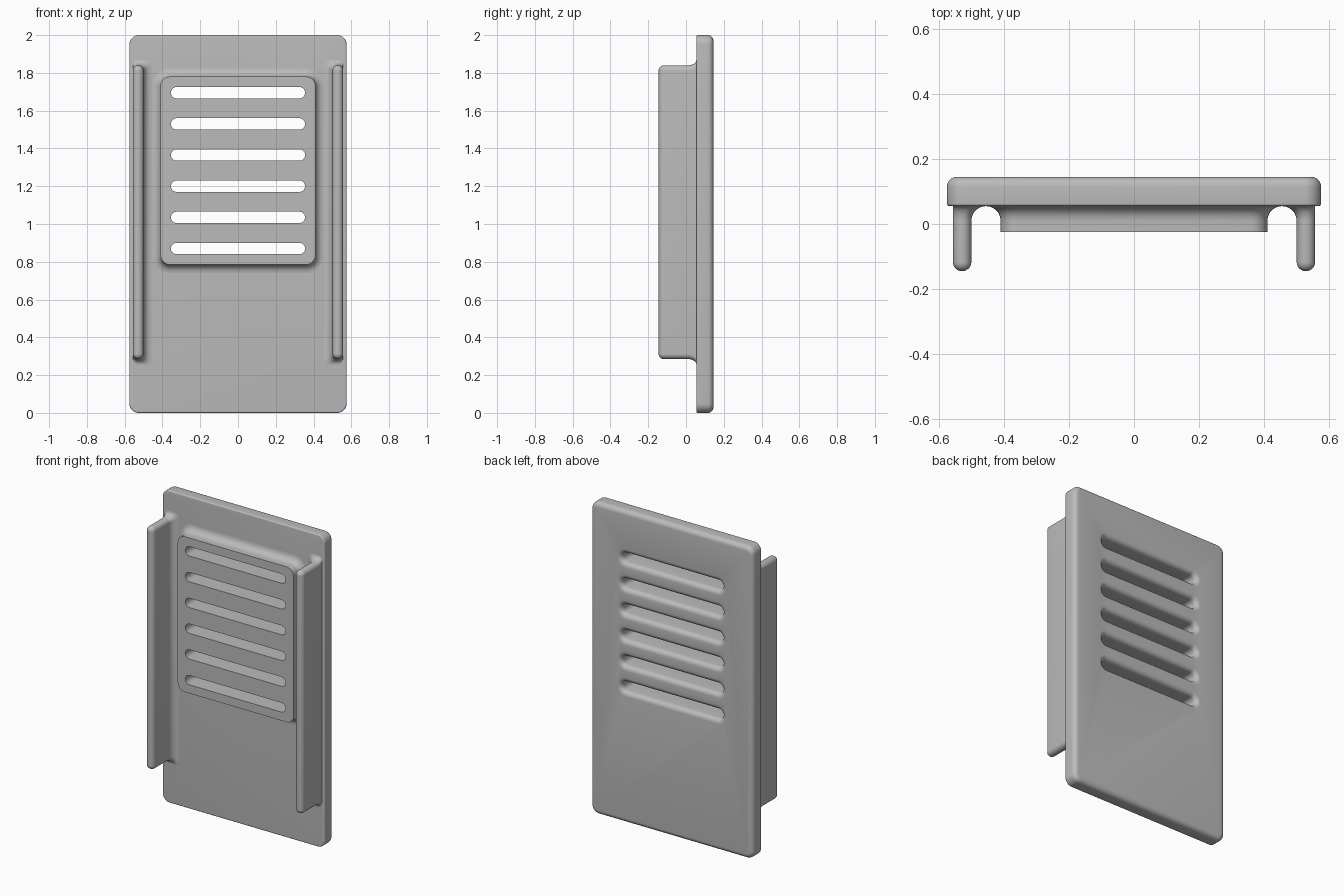
import bpy, bmesh
from math import sin, cos, pi, radians

cube = bpy.data.objects.get("Cube")
if cube:
    bpy.data.objects.remove(cube, do_unlink=True)

grey = bpy.data.materials.new("plain grey")
grey.use_nodes = True
GREY = (0.5, 0.5, 0.5, 1)
grey.diffuse_color = GREY
grey.node_tree.nodes["Principled BSDF"].inputs["Base Color"].default_value = GREY

ARC = [i / 6 for i in range(7)]


def ring(bm, x0, x1, z0, z1, r, y, steps=8):
    """Rounded rectangle standing in the xz plane at depth y."""
    r = max(0.0005, min(r, (x1 - x0) / 2 - 0.0004, (z1 - z0) / 2 - 0.0004))
    corners = [(x1 - r, z1 - r), (x0 + r, z1 - r), (x0 + r, z0 + r), (x1 - r, z0 + r)]
    verts = []
    for q, (cx, cz) in enumerate(corners):
        for i in range(steps + 1):
            a = (q + i / steps) * pi / 2
            verts.append(bm.verts.new((cx + r * cos(a), y, cz + r * sin(a))))
    return verts


def loft(bm, layers):
    """Skin a stack of rounded rectangles and cap both ends."""
    rings = [ring(bm, *layer) for layer in layers]
    n = len(rings[0])
    for a, b in zip(rings, rings[1:]):
        for i in range(n):
            j = (i + 1) % n
            bm.faces.new((a[i], a[j], b[j], b[i]))
    bm.faces.new(rings[0])
    bm.faces.new(rings[-1])


def make(name, stacks):
    bm = bmesh.new()
    for layers in stacks:
        loft(bm, layers)
    bmesh.ops.recalc_face_normals(bm, faces=bm.faces)
    mesh = bpy.data.meshes.new(name)
    bm.to_mesh(mesh)
    bm.free()
    mesh.materials.append(grey)
    ob = bpy.data.objects.new(name, mesh)
    bpy.context.collection.objects.link(ob)
    return ob


def grow(box, d, r, y):
    """Layer offset outward by d on every side."""
    x0, x1, z0, z1 = box
    return (x0 - d, x1 + d, z0 - d, z1 + d, r + d, y)


def round_end(box, r, rad, y, sign):
    """Layers rounding an edge that ends at depth y (sign: outward direction)."""
    return [grow(box, -rad * (1 - cos(t * pi / 2)), r, y - sign * rad * (1 - sin(t * pi / 2)))
            for t in ARC]


FRONT, BACK = 0.055, 0.145

# Back plate with a soft rear edge and a slight front edge
plate_box = (-0.575, 0.575, 0, 2)
layers = round_end(plate_box, 0.05, 0.008, FRONT, -1)[::-1]
layers += round_end(plate_box, 0.05, 0.03, BACK, 1)
plate = make("back_plate", [layers])

# Raised vent panel flaring into the plate
panel_box = (-0.41, 0.41, 0.785, 1.78)
F = 0.045
layers = [grow(panel_box, 0, 0.05, -0.025)]
layers += [grow(panel_box, F * (1 - cos(t * pi / 2)), 0.05, FRONT - F + F * sin(t * pi / 2))
           for t in ARC]
layers.append(grow(panel_box, F, 0.05, FRONT + 0.004))
panel = make("vent_panel", [layers])

# Side rail: round nose, fillet on the inner side and at both ends
rail_box = (0.5, 0.557, 0.285, 1.84)
layers = round_end(rail_box, 0.028, 0.028, -0.145, -1)[::-1]
for t in ARC:
    d = 1 - cos(t * pi / 2)
    layers.append((0.5 - F * d, 0.557, 0.285 - 0.028 * d, 1.84 + 0.028 * d, 0.028,
                   FRONT - F + F * sin(t * pi / 2)))
layers.append(layers[-1][:5] + (FRONT + 0.004,))
rails = make("side_rails", [layers])
mirror = rails.modifiers.new("mirror", "MIRROR")
mirror.use_clip = False

# Six slots that widen toward the back
stacks = []
FLARE = 0.03
for i in range(6):
    z = 0.87 + 0.165 * i
    box = (-0.355, 0.355, z - 0.03, z + 0.03)
    layers = [grow(box, 0, 0.0295, -0.1)]
    layers += [grow(box, FLARE * (1 - cos(t * pi / 2)), 0.0295,
                    BACK - FLARE + FLARE * sin(t * pi / 2)) for t in ARC]
    layers.append(grow(box, FLARE, 0.0295, BACK + 0.05))
    stacks.append(layers)
cutter = make("slot_cutter", stacks)
cutter.hide_render = True

for ob in (plate, panel):
    cut = ob.modifiers.new("slots", "BOOLEAN")
    cut.operation = "DIFFERENCE"
    cut.solver = "EXACT"
    cut.object = cutter

# Apply modifiers, then shade smooth with sharp edges kept
for ob in (plate, panel, rails):
    bpy.ops.object.select_all(action="DESELECT")
    ob.select_set(True)
    bpy.context.view_layer.objects.active = ob
    for mod in list(ob.modifiers):
        bpy.ops.object.modifier_apply(modifier=mod.name)
    bpy.ops.object.shade_smooth_by_angle(angle=radians(30))

bpy.data.objects.remove(cutter, do_unlink=True)
